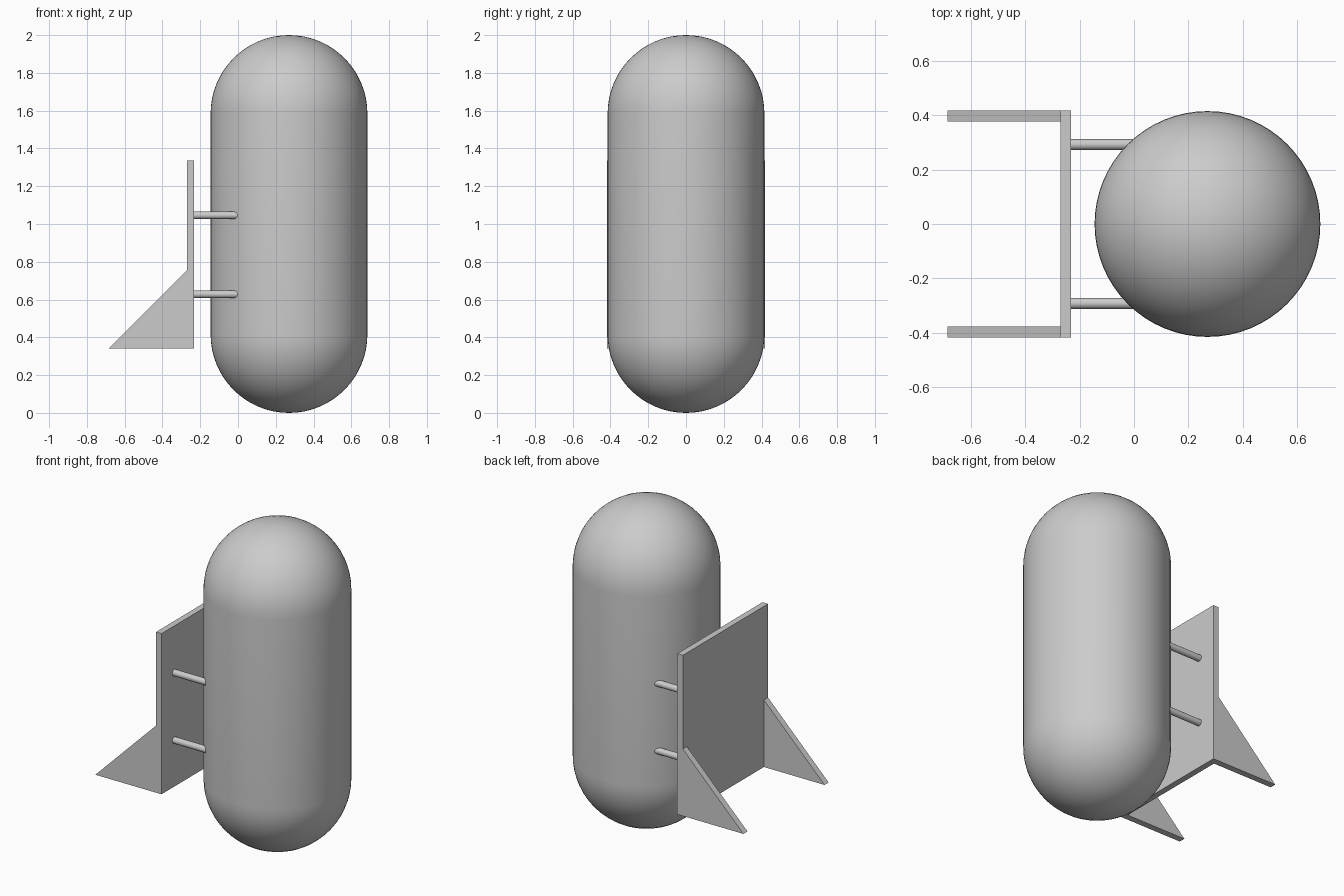
import bpy, bmesh
from math import pi, sin, cos
from mathutils import Matrix, Vector

if "Cube" in bpy.data.objects:
    bpy.data.objects.remove(bpy.data.objects["Cube"])

R, CX, H = 0.415, 0.27, 2.0      # tank radius, centre x, height
HALF, T = 0.417, 0.04            # plate half width, sheet thickness
BASE = 0.34                      # underside of plate and fins


def finish(name, bm, smooth=False):
    bmesh.ops.recalc_face_normals(bm, faces=bm.faces)
    mesh = bpy.data.meshes.new(name)
    bm.to_mesh(mesh)
    bm.free()
    obj = bpy.data.objects.new(name, mesh)
    bpy.context.collection.objects.link(obj)
    if smooth:
        bpy.ops.object.select_all(action='DESELECT')
        obj.select_set(True)
        bpy.context.view_layer.objects.active = obj
        bpy.ops.object.shade_smooth_by_angle(angle=pi / 6)
    return obj


def sheet(name, profile, y0, y1):
    """Extrude an x-z outline from y0 to y1."""
    bm = bmesh.new()
    face = bm.faces.new([bm.verts.new((x, y0, z)) for x, z in profile])
    out = bmesh.ops.extrude_face_region(bm, geom=[face])
    moved = [g for g in out['geom'] if isinstance(g, bmesh.types.BMVert)]
    bmesh.ops.translate(bm, verts=moved, vec=(0, y1 - y0, 0))
    return finish(name, bm)


# Tank: capsule profile revolved around its vertical axis
bm = bmesh.new()
N = 16
angles = [-pi / 2 + pi / 2 * i / N for i in range(N + 1)]
profile = [(R * cos(a), R + R * sin(a)) for a in angles]
profile += [(r, H - z) for r, z in reversed(profile)]
verts = [bm.verts.new((CX + r, 0, z)) for r, z in profile]
edges = [bm.edges.new(pair) for pair in zip(verts, verts[1:])]
bmesh.ops.spin(bm, geom=verts + edges, cent=(CX, 0, 0), axis=(0, 0, 1),
               angle=2 * pi, steps=64)
bmesh.ops.remove_doubles(bm, verts=bm.verts, dist=0.0005)
finish("tank", bm, smooth=True)

# Back plate
sheet("back_plate", [(-0.27, BASE), (-0.232, BASE), (-0.232, 1.335), (-0.27, 1.335)],
      -HALF, HALF)

# Triangular fins on both edges of the plate
fin = [(-0.27, BASE), (-0.27, 0.755), (-0.685, BASE)]
for side, s in (("front", -1), ("back", 1)):
    sheet(side + "_fin", fin, s * HALF, s * (HALF - T))

# Four rods joining the plate to the tank
for side, y in (("front", -0.292), ("back", 0.292)):
    for level, z in (("lower", 0.628), ("upper", 1.046)):
        x0, x1 = -0.235, 0.0
        bm = bmesh.new()
        bmesh.ops.create_cone(
            bm, cap_ends=True, segments=32, radius1=0.02, radius2=0.02, depth=x1 - x0,
            matrix=Matrix.Translation(Vector(((x0 + x1) / 2, y, z))) @ Matrix.Rotation(pi / 2, 4, 'Y'))
        finish(f"{side}_{level}_rod", bm, smooth=True)
